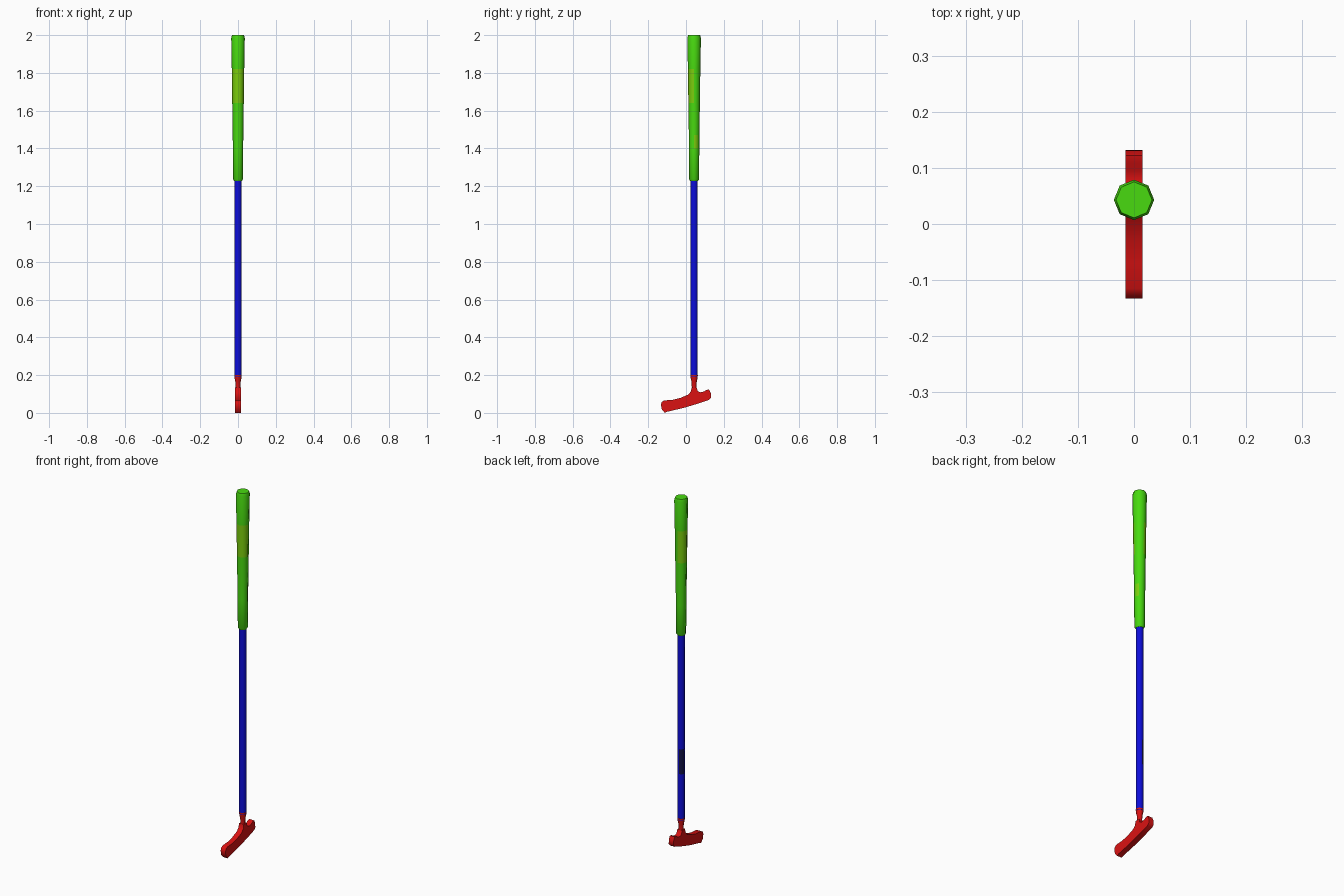
import bpy, bmesh, math

if "Cube" in bpy.data.objects:
    bpy.data.objects.remove(bpy.data.objects["Cube"])

AXIS_Y = 0.043  # the shaft sits slightly behind the centre


def material(name, rgb):
    m = bpy.data.materials.new(name)
    m.diffuse_color = (*rgb, 1)
    m.use_nodes = True
    m.node_tree.nodes["Principled BSDF"].inputs["Base Color"].default_value = m.diffuse_color
    return m


GREEN = material("grip green", (0.065, 0.70, 0.005))
OLIVE = material("worn yellow green", (0.20, 0.62, 0.004))
BLUE = material("shaft blue", (0.004, 0.004, 0.70))
NAVY = material("dark blue", (0.006, 0.006, 0.06))
RED = material("head red", (0.70, 0.006, 0.006))


def finish(bm, name, mats, angle=50):
    bmesh.ops.recalc_face_normals(bm, faces=bm.faces)
    me = bpy.data.meshes.new(name)
    bm.to_mesh(me)
    bm.free()
    ob = bpy.data.objects.new(name, me)
    bpy.context.collection.objects.link(ob)
    for m in mats:
        me.materials.append(m)
    bpy.ops.object.select_all(action='DESELECT')
    ob.select_set(True)
    bpy.context.view_layer.objects.active = ob
    bpy.ops.object.shade_smooth_by_angle(angle=math.radians(angle))
    return ob


def lathe(name, profile, mats, sides=8, rule=None, angle=50):
    """Stack rings of (radius, z) around the shaft axis and cap both ends."""
    bm = bmesh.new()
    rings = []
    for r, z in profile:
        rings.append([bm.verts.new((r * math.cos(2 * math.pi * i / sides),
                                    AXIS_Y + r * math.sin(2 * math.pi * i / sides), z))
                      for i in range(sides)])
    for a, b in zip(rings, rings[1:]):
        for i in range(sides):
            j = (i + 1) % sides
            bm.faces.new((a[i], a[j], b[j], b[i]))
    bm.faces.new(rings[0])
    bm.faces.new(rings[-1])
    if rule:
        for f in bm.faces:
            c = f.calc_center_median()
            direction = math.degrees(math.atan2(c.y - AXIS_Y, c.x)) % 360
            f.material_index = rule(c.z, direction)
    return finish(bm, name, mats, angle)


# Tapered grip with worn patches
def grip_rule(z, d):
    if 1.65 < z < 1.80 and d > 90:
        return 1
    if 1.40 < z < 1.47 and d < 45:
        return 1
    return 0


lathe("grip", [(0.021, 1.228), (0.026, 1.236), (0.0275, 1.40), (0.028, 1.47),
               (0.0305, 1.64), (0.033, 1.82), (0.036, 1.985), (0.032, 2.0)],
      [GREEN, OLIVE], rule=grip_rule)

# Straight shaft with a small dark mark at the back left
lathe("shaft", [(0.019, 0.19), (0.019, 0.45), (0.019, 0.59), (0.019, 1.24)],
      [BLUE, NAVY], rule=lambda z, d: int(0.46 < z < 0.58 and 90 < d < 180))

# Neck that joins the shaft to the head
lathe("neck", [(0.013, 0.10), (0.0125, 0.14), (0.014, 0.165), (0.0185, 0.185),
               (0.0195, 0.20)], [RED])

# Head: side outline (y, z) extruded across x
outline = [(-0.112, 0.004), (-0.10, 0.006), (-0.01, 0.027), (0.06, 0.048),
           (0.122, 0.069), (0.132, 0.08), (0.131, 0.105), (0.122, 0.124),
           (0.108, 0.121), (0.095, 0.113), (0.075, 0.109), (0.062, 0.115),
           (0.056, 0.135), (0.030, 0.135), (0.026, 0.113), (0.010, 0.096),
           (-0.03, 0.079), (-0.07, 0.069), (-0.115, 0.066), (-0.128, 0.058),
           (-0.133, 0.044), (-0.128, 0.018)]
outline[0] = (-0.112, 0.0)
W = 0.015
bm = bmesh.new()
left = [bm.verts.new((-W, y, z)) for y, z in outline]
right = [bm.verts.new((W, y, z)) for y, z in outline]
bm.faces.new(left)
bm.faces.new(right)
for i in range(len(outline)):
    j = (i + 1) % len(outline)
    bm.faces.new((left[i], left[j], right[j], right[i]))
finish(bm, "putter_head", [RED])
